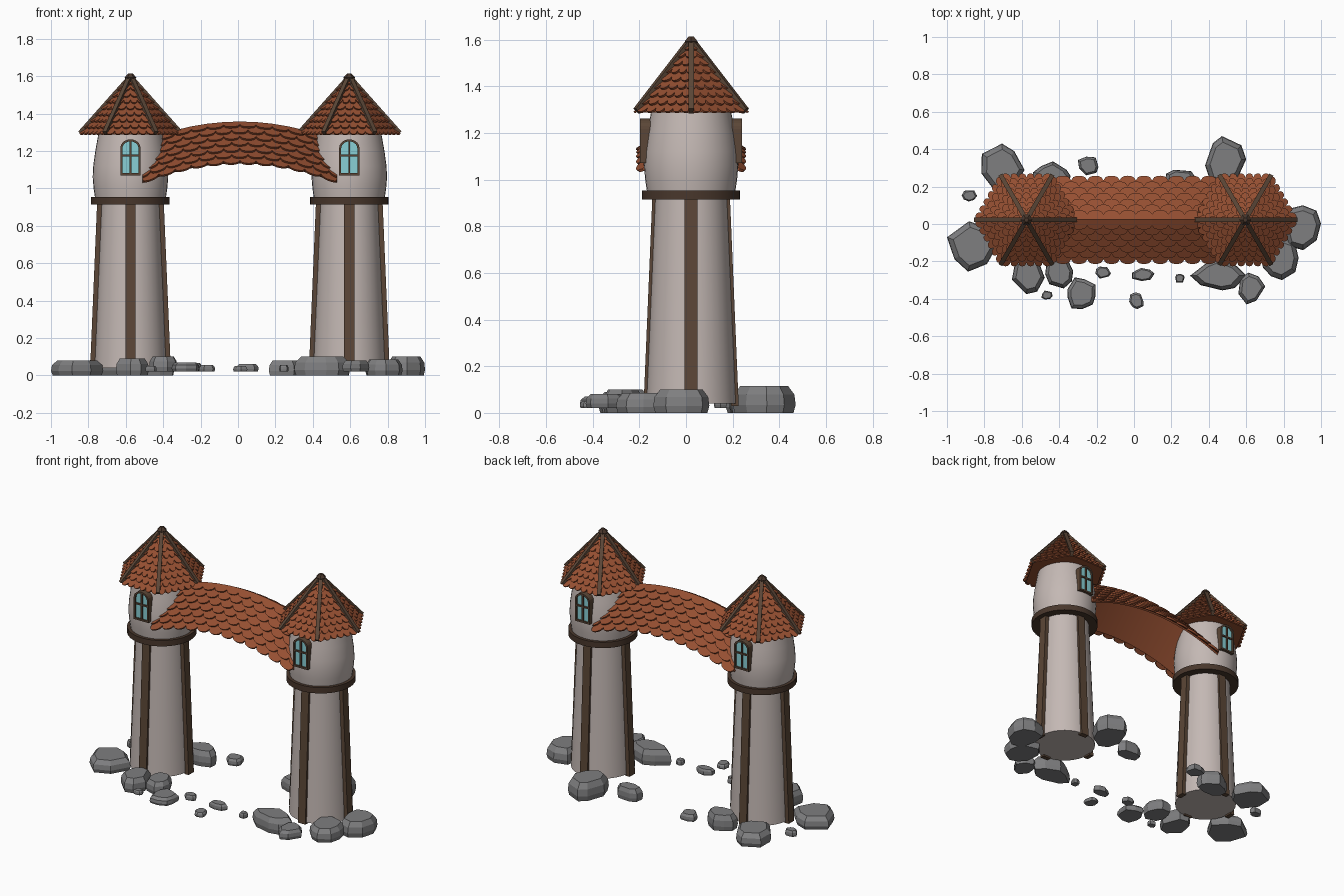
import bpy, bmesh, math, random
from mathutils import Vector as V

if "Cube" in bpy.data.objects:
    bpy.data.objects.remove(bpy.data.objects["Cube"])

random.seed(4)
YC, MID, HALF = 0.022, 0.01, 0.585          # tower line and spacing


def material(name, rgb):
    m = bpy.data.materials.new(name)
    m.diffuse_color = (*rgb, 1)
    m.use_nodes = True
    m.node_tree.nodes["Principled BSDF"].inputs["Base Color"].default_value = m.diffuse_color
    return m


WALL = material("pale plaster", (0.55, 0.48, 0.455))
TILE = material("terracotta tile", (0.30, 0.078, 0.031))
WOOD = material("brown timber", (0.105, 0.062, 0.038))
DARK = material("dark timber", (0.066, 0.038, 0.025))
ROCK = material("grey stone", (0.21, 0.21, 0.215))
GLASS = material("blue glass", (0.25, 0.63, 0.67))


def loft(bm, rings, closed=False):
    """Skin rings of equal count; cap the ends, or join them when closed."""
    vs = [[bm.verts.new(p) for p in r] for r in rings]
    n = len(vs[0])
    pairs = list(zip(vs, vs[1:])) + ([(vs[-1], vs[0])] if closed else [])
    for a, b in pairs:
        for i in range(n):
            j = (i + 1) % n
            bm.faces.new((a[i], a[j], b[j], b[i]))
    if not closed:
        bm.faces.new(vs[0][::-1])
        bm.faces.new(vs[-1])


def finish(bm, name, mat, smooth=None):
    bmesh.ops.recalc_face_normals(bm, faces=bm.faces)
    me = bpy.data.meshes.new(name)
    bm.to_mesh(me)
    bm.free()
    me.materials.append(mat)
    ob = bpy.data.objects.new(name, me)
    bpy.context.collection.objects.link(ob)
    if smooth:
        bpy.ops.object.select_all(action='DESELECT')
        ob.select_set(True)
        bpy.context.view_layer.objects.active = ob
        bpy.ops.object.shade_smooth_by_angle(angle=math.radians(smooth))
    return ob


def circle(c, r, z, n):
    return [V((c.x + r * math.cos(math.tau * i / n), c.y + r * math.sin(math.tau * i / n), z))
            for i in range(n)]


def lathe(name, c, profile, mat, n=36, smooth=30):
    bm = bmesh.new()
    loft(bm, [circle(c, r, z, n) for r, z in profile])
    return finish(bm, name, mat, smooth)


def bar(bm, a, b, side, w, d):
    """Beam from a to b, w wide along side and d deep."""
    up = (b - a).cross(side).normalized()
    s, u = side * w / 2, up * d / 2
    loft(bm, [[p - s - u, p + s - u, p + s + u, p - s + u] for p in (a, b)])


def tile(bm, surf, u0, u1, t0, t1, lift, thick, normal, lo, hi):
    """One scalloped tile on surface surf(u, t), kept between lo and hi."""
    if min(u1, hi) - max(u0, lo) < 0.1 * (u1 - u0):
        return
    drop = 0.42 * (t1 - t0)
    uv = [(u1, t0), (u0, t0)]
    for k in range(9):
        f = k / 8
        arc = math.sqrt(max(0, 1 - (2 * f - 1) ** 2))
        uv.append((u0 + (u1 - u0) * f, t1 - drop + drop * arc))
    top, bot = [], []
    for u, t in uv:
        p = surf(min(max(u, lo), hi), t)
        h = lift * (t - t0) / (t1 - t0)
        top.append(p + normal * (h + 0.002))
        bot.append(p + normal * (h + 0.002 - thick))
    loft(bm, [bot, top])


def arch(c, sgn, y, w, z0, z1):
    """Arched window outline in the plane at distance y from the tower axis."""
    spring = z1 - w * 0.85
    pts = [(w, z0)] + [(w * math.cos(a), spring + (z1 - spring) * math.sin(a))
                       for a in [math.pi * k / 10 for k in range(11)]] + [(-w, z0)]
    return [V((c.x + x, c.y + sgn * y, z)) for x, z in pts]


def window(name, c, sgn):
    z0, z1, w, e = 1.07, 1.262, 0.054, 0.011
    bm = bmesh.new()
    loft(bm, [arch(c, sgn, 0.15, w, z0, z1), arch(c, sgn, 0.219, w, z0, z1),
              arch(c, sgn, 0.219, w - e, z0 + e, z1 - e),
              arch(c, sgn, 0.15, w - e, z0 + e, z1 - e)], closed=True)
    y = c.y + sgn * 0.211
    bar(bm, V((c.x, y, z0 + 0.005)), V((c.x, y, z1 - 0.005)), V((1, 0, 0)), 0.010, 0.012)
    bar(bm, V((c.x - w + 0.005, y, 1.175)), V((c.x + w - 0.005, y, 1.175)), V((0, 0, 1)), 0.010, 0.012)
    finish(bm, name + "_frame", WOOD)
    bm = bmesh.new()
    loft(bm, [arch(c, sgn, d, w - e, z0 + e, z1 - e) for d in (0.15, 0.208)])
    finish(bm, name + "_glass", GLASS)


def tower(side, c):
    # plaster body, collar
    lathe(side + "_shaft", c, [(0.193, 0.04), (0.155, 0.93)], WALL)
    lathe(side + "_collar", c, [(0.21, 0.915), (0.21, 0.954)], DARK)
    lathe(side + "_turret", c, [(0.188, 0.94), (0.197, 1.0), (0.202, 1.06), (0.199, 1.12),
                                (0.188, 1.2), (0.17, 1.3)], WALL)
    # four upright timbers
    bm = bmesh.new()
    for k in range(4):
        a = k * math.pi / 2
        d, s = V((math.cos(a), math.sin(a), 0)), V((-math.sin(a), math.cos(a), 0))
        out = 0.012 if k % 2 == 0 else 0.0
        bar(bm, c + d * (0.188 + out) + V((0, 0, 0.03)), c + d * (0.15 + out) + V((0, 0, 0.93)),
            s, 0.055, 0.032)
    finish(bm, side + "_shaft_timbers", WOOD)
    for nm, sgn in (("front", -1), ("back", 1)):
        window(f"{side}_{nm}_window", c, sgn)
    # six-sided tiled roof
    R, ze, za, rows = 0.262, 1.287, 1.585, 9
    lathe(side + "_roof_core", c, [(R, ze), (0.004, za)], TILE, n=6, smooth=None)
    apex = c + V((0, 0, za))
    bm = bmesh.new()
    eave = circle(c, R + 0.004, ze - 0.004, 6)
    for k in range(6):
        a, b = eave[k], eave[(k + 1) % 6]
        nrm = (a - apex).cross(b - apex).normalized()
        surf = lambda u, t: apex + (a.lerp(b, u) - apex) * t
        for i in range(rows):
            t0, t1 = i / rows, (i + 1) / rows + 0.012
            n = max(1, round(t1 * 6))
            off = 0.5 if i % 2 else 0
            for j in range(n + (i % 2)):
                tile(bm, surf, (j - off) / n, (j + 1 - off) / n, max(t0 - 0.04, 0.01), t1,
                     0.017, 0.011, nrm, 0, 1)
    finish(bm, side + "_roof_tiles", TILE)
    # hip ribs and cap
    bm = bmesh.new()
    for k in range(6):
        a = k * math.pi / 3
        d, s = V((math.cos(a), math.sin(a), 0)), V((-math.sin(a), math.cos(a), 0))
        bar(bm, apex + V((0, 0, 0.01)), c + d * 0.268 + V((0, 0, 1.294)), s, 0.024, 0.03)
    finish(bm, side + "_roof_ribs", WOOD)
    lathe(side + "_roof_cap", c, [(0.02, 1.575), (0.032, 1.592), (0.012, 1.614)], DARK, n=6, smooth=None)


for side, sx in (("left", -1), ("right", 1)):
    tower(side, V((MID + sx * HALF, YC, 0)))

# arched gable roof between the towers
HX, N, ROWS = 0.52, 12, 7
for name, sgn in (("front", -1), ("back", 1)):
    def slope(u, t):
        return V((MID + u, YC + sgn * 0.215 * t, 1.356 - 0.385 * u * u - 0.228 * t))
    nrm = V((0, sgn * 0.228, 0.215)).normalized()
    bm = bmesh.new()
    for i in range(ROWS):
        t0, t1, off = i / ROWS, (i + 1) / ROWS + 0.03, 0.5 * (i % 2)
        for j in range(N + i % 2):
            w = 2 * HX / N
            tile(bm, slope, -HX + (j - off) * w, -HX + (j + 1 - off) * w, max(t0 - 0.04, 0), t1,
                 0.018, 0.013, nrm, -HX, HX)
    finish(bm, f"bridge_{name}_tiles", TILE)
    bm = bmesh.new()
    xs = [-HX + 2 * HX * k / 16 for k in range(17)]
    loft(bm, [[slope(x, 0), slope(x, 0.94), slope(x, 0.94) - nrm * 0.012,
               slope(x, 0) - V((0, 0, 0.017))] for x in xs])
    finish(bm, f"bridge_{name}_underlay", TILE, 30)

# rocks: x, y, half width, half depth, height
ROCKS = [(-.70, .30, .115, .13, .085), (-.86, -.12, .14, .135, .08), (-.88, .15, .042, .03, .06),
         (-.565, -.265, .088, .11, .09), (-.40, -.255, .075, .09, .10), (-.465, -.38, .03, .024, .05),
         (-.28, -.37, .075, .085, .07), (-.165, -.26, .042, .032, .055), (-.245, .31, .055, .05, .065),
         (-.44, .26, .10, .075, .10), (.05, -.27, .06, .035, .06), (.012, -.41, .038, .045, .05),
         (.245, -.29, .025, .024, .055), (.45, -.27, .15, .085, .10), (.63, -.345, .072, .085, .08),
         (.78, -.18, .10, .12, .085), (.90, -.02, .10, .12, .10), (.49, .335, .11, .135, .115),
         (.25, .24, .085, .05, .08)]
for i, (x, y, rx, ry, h) in enumerate(ROCKS):
    n = random.choice((7, 8, 9))
    pts = []
    for k in range(n):
        a = math.tau * (k + random.uniform(-.25, .25)) / n
        r = random.uniform(0.85, 1.1)
        pts.append((r * math.cos(a), r * math.sin(a)))
    # stretch the outline to fill its box exactly
    lo = [min(p[q] for p in pts) for q in (0, 1)]
    hi = [max(p[q] for p in pts) for q in (0, 1)]
    pts = [[2 * (p[q] - lo[q]) / (hi[q] - lo[q]) - 1 for q in (0, 1)] for p in pts]
    z0 = 0.0 if rx > 0.08 else 0.022
    bm = bmesh.new()
    loft(bm, [[V((x + rx * f * p[0], y + ry * f * p[1], z0 + (h - z0) * g)) for p in pts]
              for f, g in ((0.93, 0), (1, 0.3), (0.96, 0.68), (0.76, 1))])
    finish(bm, f"rock_{i + 1:02d}", ROCK)
